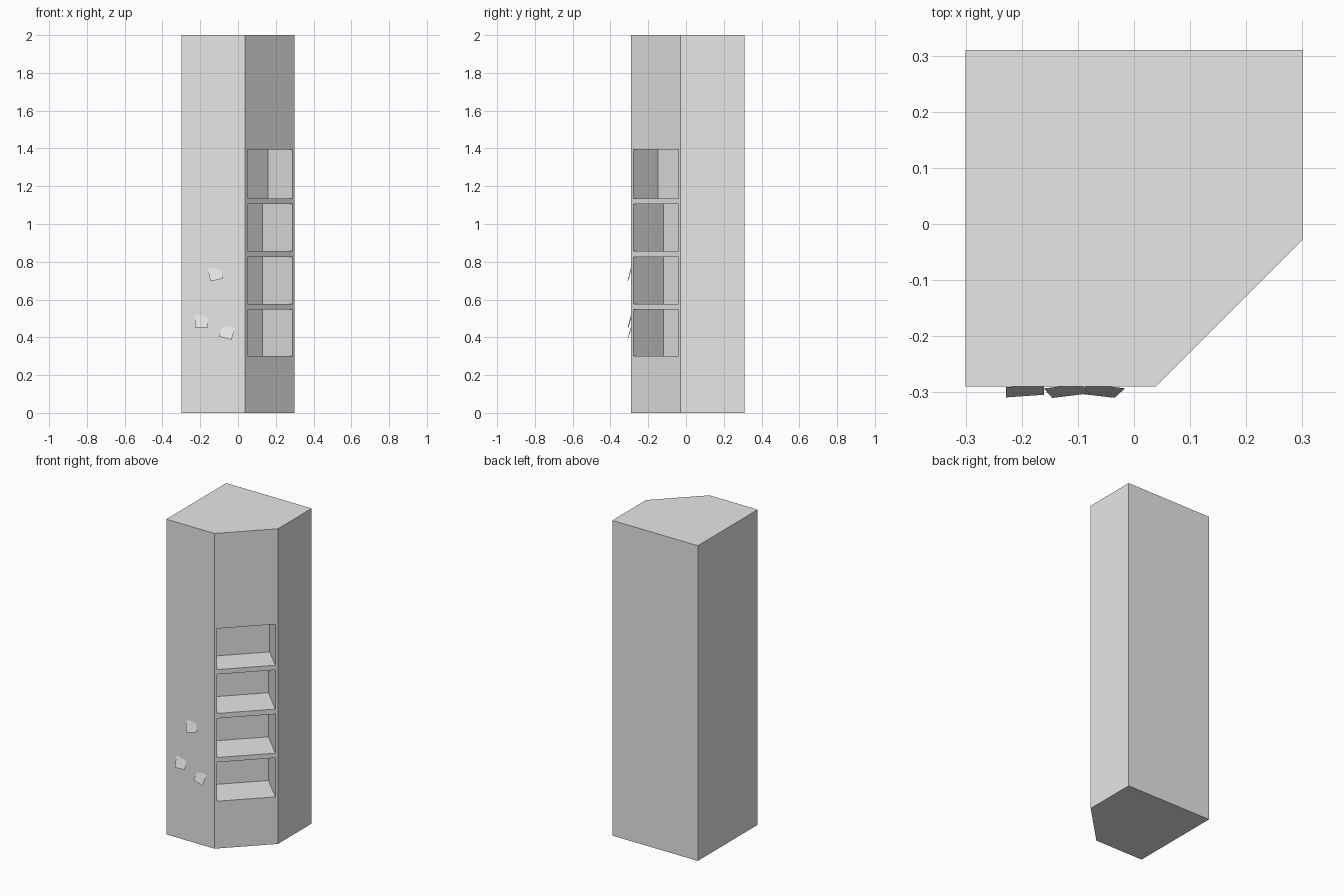
import bpy
import bmesh
from math import radians, sqrt
from mathutils import Matrix, Vector

old = bpy.data.objects.get("Cube")
if old:
    bpy.data.objects.remove(old, do_unlink=True)

gray = bpy.data.materials.new("plain_gray")
gray.use_nodes = True
COLOR = (0.8, 0.8, 0.8, 1)
gray.diffuse_color = COLOR
gray.node_tree.nodes["Principled BSDF"].inputs["Base Color"].default_value = COLOR


def make_object(name, bm):
    mesh = bpy.data.meshes.new(name)
    bm.to_mesh(mesh)
    bm.free()
    mesh.materials.append(gray)
    obj = bpy.data.objects.new(name, mesh)
    bpy.context.collection.objects.link(obj)
    return obj


# Tower: square footprint with one chamfered front corner
FRONT, BACK, SIDE, HEIGHT = -0.29, 0.31, 0.3, 2.0
CHAMFER = 0.262
footprint = [(-SIDE, FRONT), (SIDE - CHAMFER, FRONT), (SIDE, FRONT + CHAMFER),
             (SIDE, BACK), (-SIDE, BACK)]
bm = bmesh.new()
base = bm.faces.new([bm.verts.new((x, y, 0)) for x, y in footprint])
top = bmesh.ops.extrude_face_region(bm, geom=[base])["geom"]
bmesh.ops.translate(bm, vec=(0, 0, HEIGHT),
                    verts=[v for v in top if isinstance(v, bmesh.types.BMVert)])
bmesh.ops.recalc_face_normals(bm, faces=bm.faces)
tower = make_object("tower", bm)

# Shelf niches cut square into the chamfered face: bottom, top, depth
NICHES = [(0.30, 0.547, 0.226), (0.577, 0.825, 0.226),
          (0.857, 1.105, 0.226), (1.135, 1.395, 0.184)]
WIDTH = 0.24 * sqrt(2)
OUTSIDE = 0.05
center = Vector((SIDE - CHAMFER / 2, FRONT + CHAMFER / 2, 0))
turn = Matrix.Rotation(radians(45), 4, "Z")
bm = bmesh.new()
for low, high, depth in NICHES:
    place = (Matrix.Translation(center + Vector((0, 0, (low + high) / 2))) @ turn
             @ Matrix.Translation((0, (depth - OUTSIDE) / 2, 0))
             @ Matrix.Diagonal((WIDTH, depth + OUTSIDE, high - low, 1)))
    bmesh.ops.create_cube(bm, size=1, matrix=place)
cutter = make_object("niche_cutter", bm)
cutter.hide_render = True

cut = tower.modifiers.new("niches", "BOOLEAN")
cut.operation = "DIFFERENCE"
cut.solver = "EXACT"
cut.object = cutter
bpy.context.view_layer.objects.active = tower
bpy.ops.object.modifier_apply(modifier=cut.name)
bpy.data.objects.remove(cutter, do_unlink=True)

# Small tilted paper notes on the front wall: x, z, roll, sideways lean
NOTES = [("lower_right_note", -0.194, 0.486, 0, 0.07),
         ("upper_note", -0.120, 0.737, 13, 0.06),
         ("lower_left_note", -0.058, 0.428, -16, -0.04)]
HALF, TILT = 0.034, 0.27
for name, x, z, roll, lean in NOTES:
    spin = Matrix.Rotation(radians(-roll), 3, "Y")
    bm = bmesh.new()
    corners = []
    for u, w in ((-1, -1), (1, -1), (1, 1), (-1, 1)):
        p = spin @ Vector((u * HALF, 0, w * HALF))
        y = FRONT - 0.0075 + lean * p.x + TILT * p.z
        corners.append(bm.verts.new((x + p.x, y, z + p.z)))
    bm.faces.new(corners)
    make_object(name, bm)
